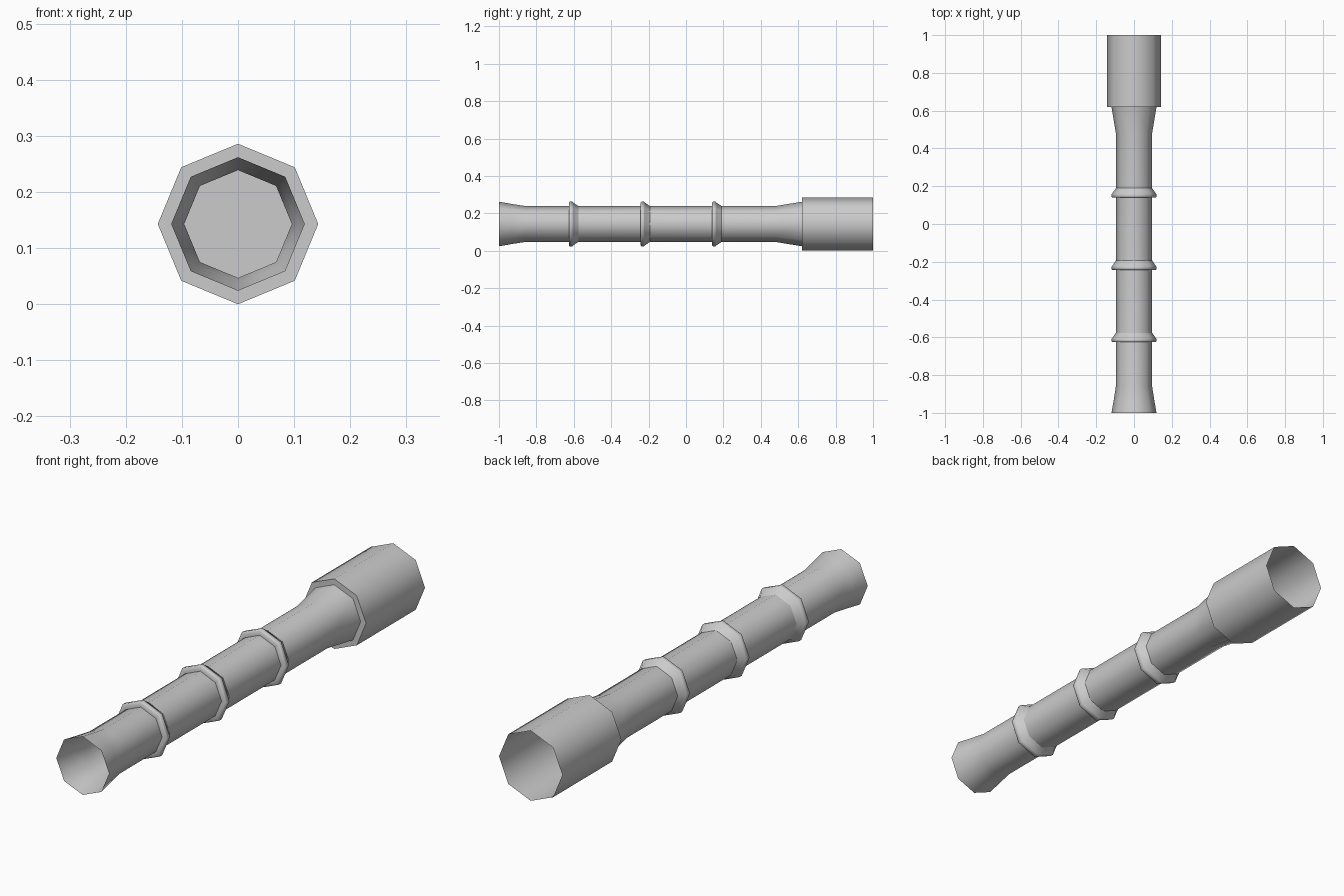
import bpy, bmesh
from math import pi, sin, cos, radians

if "Cube" in bpy.data.objects:
    bpy.data.objects.remove(bpy.data.objects["Cube"])

SIDES = 8
CENTRE_Z = 0.143


def lathe(name, profile, cap_start=False):
    """Sweep (y, radius) points around the lengthwise axis with eight sides."""
    bm = bmesh.new()
    rings = []
    for y, r in profile:
        rings.append([bm.verts.new((r * cos(2 * pi * i / SIDES), y,
                                    r * sin(2 * pi * i / SIDES) + CENTRE_Z))
                      for i in range(SIDES)])
    for a, b in zip(rings, rings[1:]):
        for i in range(SIDES):
            j = (i + 1) % SIDES
            bm.faces.new((a[i], b[i], b[j], a[j]))
    if cap_start:
        bm.faces.new(rings[0])
    me = bpy.data.meshes.new(name)
    bm.to_mesh(me)
    bm.free()
    ob = bpy.data.objects.new(name, me)
    bpy.context.collection.objects.link(ob)
    bpy.context.view_layer.objects.active = ob
    bpy.ops.object.select_all(action='DESELECT')
    ob.select_set(True)
    bpy.ops.object.shade_smooth_by_angle(angle=radians(60))
    return ob


# Slim tube, flared at both ends and open at the front
lathe("tube", [(-1, 0.119), (-0.93, 0.107), (-0.86, 0.096),
               (0.48, 0.096), (0.62, 0.119)])

# Wide open socket at the back, closed where it meets the tube
lathe("socket", [(0.62, 0.143), (1.0, 0.143)], cap_start=True)

# Three raised collars: upright front, short rim, sloping back
for n, y in enumerate((-0.626, -0.243, 0.14)):
    lathe(f"collar_{n + 1}", [(y, 0.096), (y, 0.115), (y + 0.004, 0.119),
                              (y + 0.018, 0.119), (y + 0.022, 0.115),
                              (y + 0.050, 0.096)])
